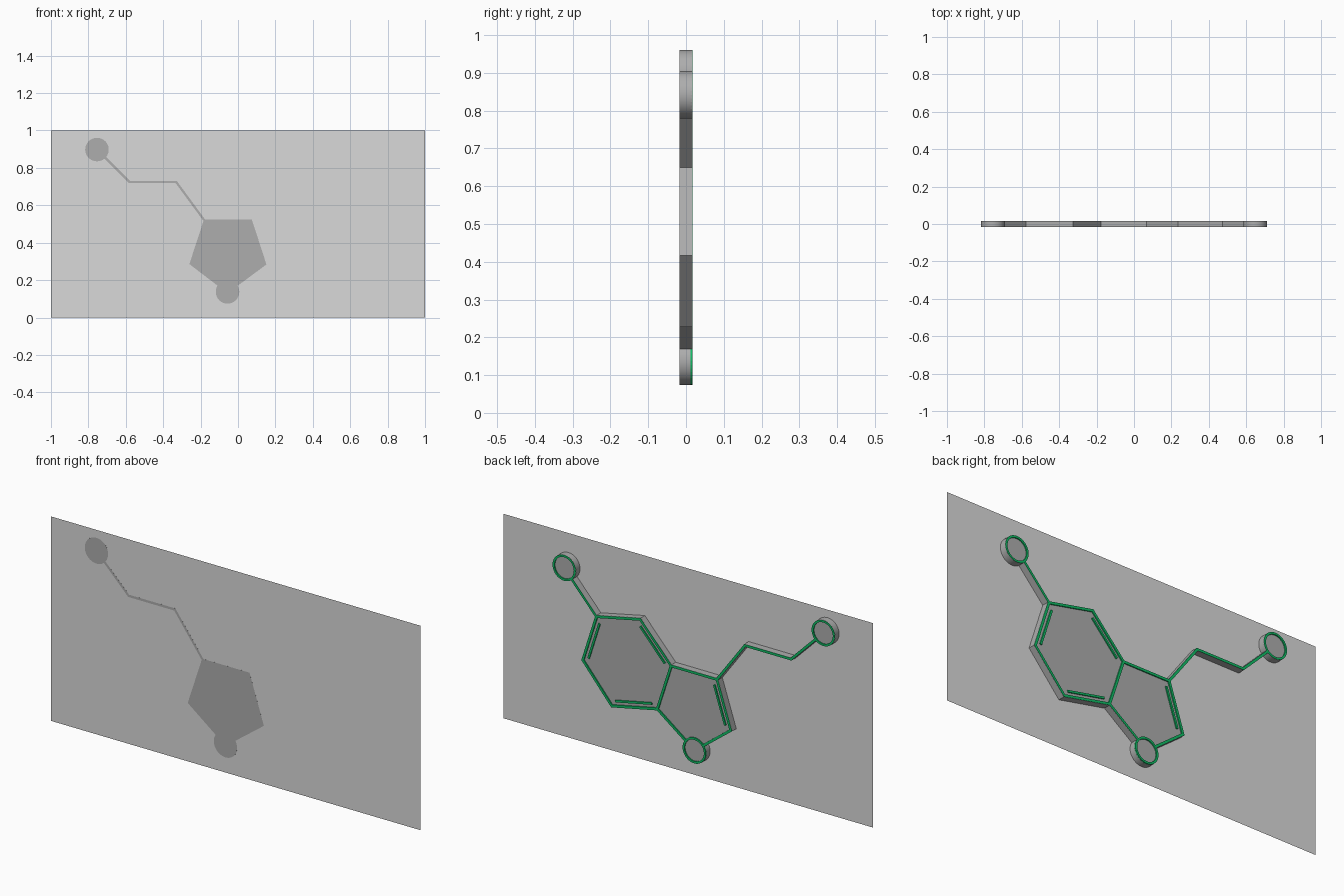
import bpy, bmesh, math
from mathutils import Vector as V

if "Cube" in bpy.data.objects:
    bpy.data.objects.remove(bpy.data.objects["Cube"])

def material(name, col):
    m = bpy.data.materials.new(name)
    m.diffuse_color = (*col, 1)
    m.use_nodes = True
    m.node_tree.nodes["Principled BSDF"].inputs["Base Color"].default_value = m.diffuse_color
    return m

PANEL = material("light grey", (0.7, 0.7, 0.7))
BODY = material("mid grey", (0.42, 0.42, 0.42))
GREEN = material("green", (0.005, 0.5, 0.13))

BACK, FILL, SIDE, RIM = -0.017, 0.0115, 0.0155, 0.017  # panel, recessed fill, grey side, green top
SHOW, HIDE = BACK - 0.00015, BACK + 0.0003  # body showing in front of / tucked behind the panel
W = 0.006                                 # half width of a line
R = 0.063                                 # disc radius

def build(name, mat, loops, y0, y1):
    """Extrude flat (x, z) outlines from y0 to y1."""
    bm = bmesh.new()
    for pts in loops:
        f = bm.faces.new([bm.verts.new((p[0], y0, p[1])) for p in pts])
        if y1 != y0:
            ext = bmesh.ops.extrude_face_region(bm, geom=[f], use_keep_orig=True)["geom"]
            bmesh.ops.translate(bm, vec=(0, y1 - y0, 0),
                                verts=[e for e in ext if isinstance(e, bmesh.types.BMVert)])
    bmesh.ops.recalc_face_normals(bm, faces=bm.faces)
    me = bpy.data.meshes.new(name)
    bm.to_mesh(me)
    bm.free()
    me.materials.append(mat)
    ob = bpy.data.objects.new(name, me)
    bpy.context.collection.objects.link(ob)
    return ob

def offset(pts, d, closed):
    """Mitred parallel copy of a path, d to its left."""
    out, n = [], len(pts)
    for i, p in enumerate(pts):
        p = V(p)
        a = V(pts[i - 1]) if closed or i > 0 else None
        b = V(pts[(i + 1) % n]) if closed or i < n - 1 else None
        dirs = [v.normalized() for v in ((p - a) if a else None, (b - p) if b else None) if v]
        norms = [V((-v.y, v.x)) for v in dirs]
        m = sum(norms, V((0, 0))).normalized()
        out.append(p + m * d / m.dot(norms[0]))
    return out

def stroke(pts, half=W, closed=False):
    """Quads that follow a path with mitred corners."""
    l, r = offset(pts, half, closed), offset(pts, -half, closed)
    n = len(pts)
    return [[l[i], l[(i + 1) % n], r[(i + 1) % n], r[i]] for i in range(n if closed else n - 1)]

def skirt(pts):
    """Thin wall along the outer (left) side of an outline."""
    return stroke(offset(pts, W, False), 0.0005)

def toward(a, b, d):
    a, b = V(a), V(b)
    return a + (b - a).normalized() * d

def circle(c, r, n=40):
    return [(c[0] + r * math.cos(2 * math.pi * i / n), c[1] + r * math.sin(2 * math.pi * i / n))
            for i in range(n)]

def inner_line(a, b, centre):
    """Short second line of a double bond, on the side of the ring centre."""
    a, b = V(a), V(b)
    d = (b - a).normalized()
    nrm = V((-d.y, d.x))
    if nrm.dot(V(centre) - a) < 0:
        nrm = -nrm
    return stroke([a + d * 0.025 + nrm * 0.024, b - d * 0.025 + nrm * 0.024], 0.005)

# key points (x, z)
left_c, low_c, right_c = (-0.754, 0.898), (-0.056, 0.137), (0.648, 0.842)
p_top, p_low = (-0.178, 0.517), (-0.253, 0.288)
s_top, s_low = (0.07, 0.517), (0.145, 0.286)
hexagon = [s_low, s_top, (0.237, 0.7), (0.474, 0.65), (0.548, 0.418), (0.391, 0.235)]
pentagon = [low_c, p_low, p_top, s_top, s_low]
elbow1, elbow2 = (-0.33, 0.724), (-0.58, 0.724)
p_start = [toward(low_c, p_low, R - 0.002), p_low, p_top, s_top]
p_end = [s_low, toward(low_c, s_low, R - 0.002)]

# back panel
build("back_panel", PANEL, [[(-1, 0), (1, 0), (1, 1), (-1, 1)]], BACK, BACK)

# ring bodies (outlines run clockwise, so left is outward)
build("five_sided_body", BODY, [offset(pentagon, W, True)], SHOW, FILL)
build("six_sided_body", BODY, [offset(hexagon, W, True)], HIDE, FILL)
build("five_sided_wall", BODY, skirt(p_start) + skirt(p_end), HIDE, SIDE)
build("six_sided_wall", BODY, skirt(hexagon[1:] + hexagon[:1]), HIDE, SIDE)

# raised ring lines
build("six_sided_outline", GREEN, stroke(hexagon, closed=True), FILL, RIM)
build("five_sided_outline", GREEN, stroke(p_start) + stroke(p_end), FILL, RIM)

# double bond lines
hc = sum((V(p) for p in hexagon), V((0, 0))) / 6
pc = sum((V(p) for p in pentagon), V((0, 0))) / 5
lines = inner_line(p_low, p_top, pc)
for i in (1, 3, 5):
    lines += inner_line(hexagon[i], hexagon[(i + 1) % 6], hc)
build("double_lines", GREEN, lines, FILL, RIM)

# side chains: grey body below, green line on top
for name, path, y0 in (
        ("left_chain", [p_top, elbow1, elbow2, toward(left_c, elbow2, R - 0.002)], SHOW),
        ("right_link", [hexagon[3], toward(right_c, hexagon[3], R - 0.002)], HIDE)):
    build(name + "_body", BODY, stroke(path), y0, SIDE)
    build(name + "_line", GREEN, stroke(path), SIDE, RIM)

# round discs with raised green rims
for name, c, y0 in (("left_disc", left_c, SHOW), ("low_disc", low_c, SHOW),
                    ("right_disc", right_c, HIDE)):
    body = build(name, BODY, [circle(c, R)], y0, FILL)
    build(name + "_rim", GREEN, stroke(circle(c, R - 0.0055), 0.005, True), FILL, RIM)
    if name != "low_disc":
        build(name + "_wall", BODY, stroke(circle(c, R - 0.0003), 0.0003, True), FILL, SIDE)
    bpy.context.view_layer.objects.active = body
    body.select_set(True)
    bpy.ops.object.shade_smooth_by_angle()
    body.select_set(False)
